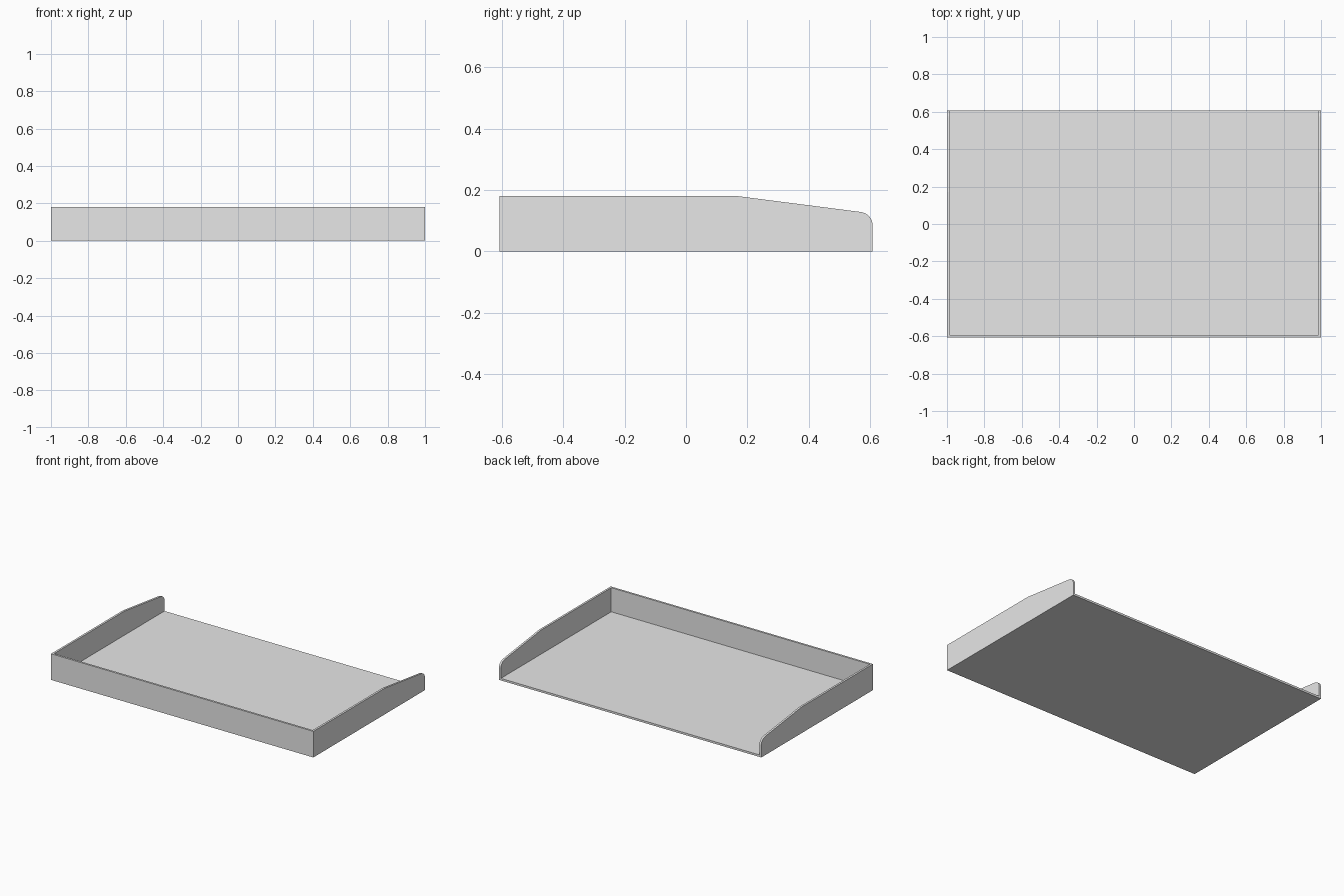
import bpy
import bmesh
import math

cube = bpy.data.objects.get("Cube")
if cube:
    bpy.data.objects.remove(cube, do_unlink=True)

HALF_W, HALF_D = 1.0, 0.608
HEIGHT, WALL = 0.18, 0.014

grey = bpy.data.materials.new("light_grey")
grey.use_nodes = True
grey.diffuse_color = (0.8, 0.8, 0.8, 1)
grey.node_tree.nodes["Principled BSDF"].inputs["Base Color"].default_value = (0.8, 0.8, 0.8, 1)


def side_panel(name, profile, x0, x1):
    """Extrude a (y, z) outline from x0 to x1."""
    bm = bmesh.new()
    face = bm.faces.new([bm.verts.new((x0, y, z)) for y, z in profile])
    result = bmesh.ops.extrude_face_region(bm, geom=[face])
    moved = [v for v in result["geom"] if isinstance(v, bmesh.types.BMVert)]
    bmesh.ops.translate(bm, verts=moved, vec=(x1 - x0, 0, 0))
    bmesh.ops.recalc_face_normals(bm, faces=bm.faces)
    mesh = bpy.data.meshes.new(name)
    bm.to_mesh(mesh)
    bm.free()
    mesh.materials.append(grey)
    obj = bpy.data.objects.new(name, mesh)
    bpy.context.collection.objects.link(obj)
    return obj


def rectangle(y0, y1, z0, z1):
    return [(y0, z0), (y1, z0), (y1, z1), (y0, z1)]


# Side outline: level top, gentle slope, rounded back corner
RADIUS = 0.045
corner_y, corner_z = HALF_D - RADIUS, 0.084
arc = [(corner_y + RADIUS * math.cos(a), corner_z + RADIUS * math.sin(a))
       for a in (math.radians(83 * i / 8) for i in range(9))]
outline = [(-HALF_D, 0), (HALF_D, 0)] + arc + [(0.17, HEIGHT), (-HALF_D, HEIGHT)]

# Side walls
for name, side in (("left_wall", 1), ("right_wall", -1)):
    side_panel(name, outline, side * HALF_W, side * (HALF_W - WALL))

# Floor and front wall between the sides
inner = HALF_W - WALL
side_panel("floor", rectangle(-HALF_D, HALF_D, 0, WALL), -inner, inner)
side_panel("front_wall", rectangle(-HALF_D, -HALF_D + WALL, WALL, HEIGHT), -inner, inner)
